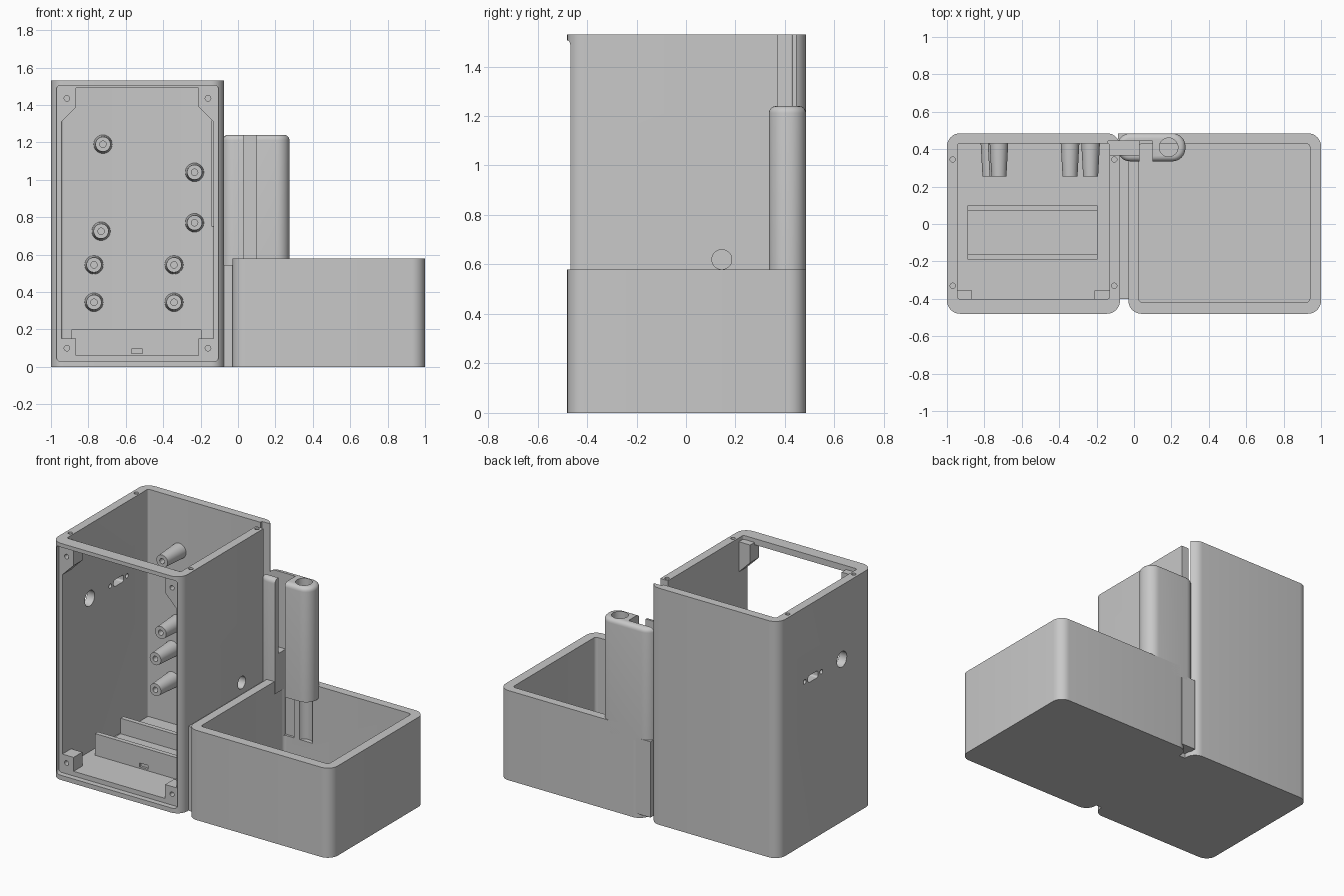
import bpy, bmesh
from math import sin, cos, pi

if "Cube" in bpy.data.objects:
    bpy.data.objects.remove(bpy.data.objects["Cube"])

GREY = (0.58, 0.58, 0.58, 1)
grey = bpy.data.materials.new("plain grey")
grey.use_nodes = True
grey.diffuse_color = GREY
grey.node_tree.nodes["Principled BSDF"].inputs["Base Color"].default_value = GREY

PLACE = {"X": lambda u, v, t: (t, u, v),
         "Y": lambda u, v, t: (u, t, v),
         "Z": lambda u, v, t: (u, v, t)}


def loft(name, rings, axis="Z"):
    """Closed solid through matching outlines, each given with its place on the axis."""
    bm = bmesh.new()
    put = PLACE[axis]
    loops = [[bm.verts.new(put(u, v, t)) for u, v in outline] for outline, t in rings]
    n = len(loops[0])
    bm.faces.new(loops[0])
    bm.faces.new(loops[-1])
    for a, b in zip(loops, loops[1:]):
        for i in range(n):
            bm.faces.new((a[i], a[(i + 1) % n], b[(i + 1) % n], b[i]))
    bmesh.ops.recalc_face_normals(bm, faces=bm.faces[:])
    mesh = bpy.data.meshes.new(name)
    bm.to_mesh(mesh)
    bm.free()
    mesh.materials.append(grey)
    obj = bpy.data.objects.new(name, mesh)
    bpy.context.collection.objects.link(obj)
    return obj


def rounded(u0, u1, v0, v1, r, steps=8):
    """Rectangle outline with round corners."""
    if not r:
        return [(u0, v0), (u1, v0), (u1, v1), (u0, v1)]
    corners = [(u1 - r, v1 - r), (u0 + r, v1 - r), (u0 + r, v0 + r), (u1 - r, v0 + r)]
    return [(cu + r * cos((k + i / steps) * pi / 2), cv + r * sin((k + i / steps) * pi / 2))
            for k, (cu, cv) in enumerate(corners) for i in range(steps + 1)]


def prism(name, outline, t0, t1, axis="Z"):
    return loft(name, [(outline, t0), (outline, t1)], axis)


def block(name, x, y, z, r=0):
    return prism(name, rounded(*x, *y, r), *z)


def circle(u, v, r, n=28):
    return [(u + r * cos(2 * pi * i / n), v + r * sin(2 * pi * i / n)) for i in range(n)]


def combine(target, other, operation):
    mod = target.modifiers.new("combine", "BOOLEAN")
    mod.operation, mod.solver, mod.object = operation, "EXACT", other
    bpy.context.view_layer.objects.active = target
    bpy.ops.object.modifier_apply(modifier=mod.name)


def cut(cutter, *targets):
    for target in targets:
        combine(target, cutter, "DIFFERENCE")
    bpy.data.objects.remove(cutter)


def drill(u, v, r, t0, t1, axis, *targets):
    cut(prism("drill", circle(u, v, r), t0, t1, axis), *targets)


# Tall case: shell, open front with a recessed panel seat, open top
MID = -0.5375
case = block("case", (-1, -0.075), (-0.48, 0.485), (0, 1.53), 0.07)
cut(block("cavity", (-0.945, -0.13), (-0.40, 0.43), (0.06, 1.6), 0.012), case)
cut(block("front_opening", (-0.945, -0.13), (-0.52, -0.35), (0.06, 1.49)), case)
seat = rounded(-0.97, -0.105, 0.03, 1.505, 0.02)
cut(prism("panel_seat", seat, -0.6, -0.445, "Y"), case)

# Screw bosses in the front corners
upper = [(-0.96, 1.295), (-0.865, 1.39), (-0.865, 1.505), (-0.96, 1.505)]
lower = [(-0.96, 0.045), (-0.865, 0.045), (-0.865, 0.15), (-0.96, 0.15)]
for outline in (upper, lower):
    for side in (1, -1):
        pts = [(MID + side * (u - MID), v) for u, v in outline]
        boss = prism("boss", pts, -0.445, -0.355, "Y")
        combine(case, boss, "UNION")
        bpy.data.objects.remove(boss)
for side in (1, -1):
    for z in (0.1, 1.435):
        drill(MID + side * 0.377, z, 0.015, -0.5, -0.375, "Y", case)
    for y in (-0.33, 0.345):
        drill(MID + side * 0.432, y, 0.014, 1.45, 1.6, "Z", case)

# Side wall openings: cable hole, round socket, small port with screw holes
drill(0.145, 0.62, 0.04, -0.2, 0, "X", case)
drill(-0.165, 1.05, 0.05, -1.1, -0.9, "X", case)
port = rounded(0.08, 0.18, 1.028, 1.072, 0.012)
cut(prism("port", port, -1.1, -0.9, "X"), case)
for y in (0.045, 0.215):
    drill(y, 1.05, 0.014, -1.1, -0.9, "X", case)

# Tapered standoffs on the back wall
STANDOFFS = [(-0.722, 1.19), (-0.232, 1.04), (-0.232, 0.77), (-0.732, 0.725),
             (-0.77, 0.545), (-0.342, 0.545), (-0.77, 0.345), (-0.342, 0.345)]
for x, z in STANDOFFS:
    post = loft("standoff", [(circle(x, z, 0.04), 0.255), (circle(x, z, 0.05), 0.435)], "Y")
    drill(x, z, 0.017, 0.2, 0.38, "Y", post)

# Rails on the case floor with a raised bed between them
front_rail = block("front_rail", (-0.89, -0.195), (-0.19, -0.16), (0.055, 0.2))
cut(block("rail_notch", (-0.57, -0.51), (-0.25, -0.175), (0.07, 0.095)), front_rail)
block("back_rail", (-0.89, -0.195), (0.07, 0.1), (0.055, 0.2))
block("rail_bed", (-0.89, -0.195), (-0.165, 0.075), (0.055, 0.1))

# Low tub
tub = block("tub", (-0.03, 1), (-0.48, 0.485), (0, 0.58), 0.07)
cut(block("tub_cavity", (0.025, 0.94), (-0.418, 0.43), (0.06, 0.7), 0.02), tub)

# Tower with a rounded top edge, standing in the back corner of the tub
FILLET = 0.028
tower_rings = [(rounded(-0.09, 0.275, 0.335, 0.485, 0.07), 0.5)]
for i in range(6):
    a = i / 5 * pi / 2
    d = FILLET * (1 - cos(a))
    outline = rounded(-0.09 + d, 0.275 - d, 0.335 + d, 0.485 - d, 0.07 - d)
    tower_rings.append((outline, 1.24 - FILLET + FILLET * sin(a)))
tower = loft("tower", tower_rings)

# Foot of the tower, filling the gap behind the web
block("tower_foot", (-0.085, 0.02), (0.34, 0.485), (0.03, 0.52))

# Tower bore and front slot, which run on as grooves down the tub wall
drill(0.185, 0.41, 0.05, 0.2, 1.4, "Z", tower, tub)
cut(block("tower_slot", (0.03, 0.1), (0.3, 0.445), (0.2, 1.4)), tower, tub)

# Cable channel shared by tower and case
cut(block("channel", (-0.14, 0.06), (0.37, 0.445), (0.75, 1.7)), tower, case)

# Web joining case and tub
block("joining_web", (-0.08, -0.025), (-0.40, 0.4), (0, 0.545))

# Smooth the curved faces, keep edges sharp
bpy.ops.object.select_all(action="DESELECT")
for obj in bpy.context.collection.objects:
    if obj.type == "MESH" and grey.name in obj.data.materials:
        obj.select_set(True)
        bpy.context.view_layer.objects.active = obj
bpy.ops.object.shade_smooth_by_angle(angle=pi / 6)
